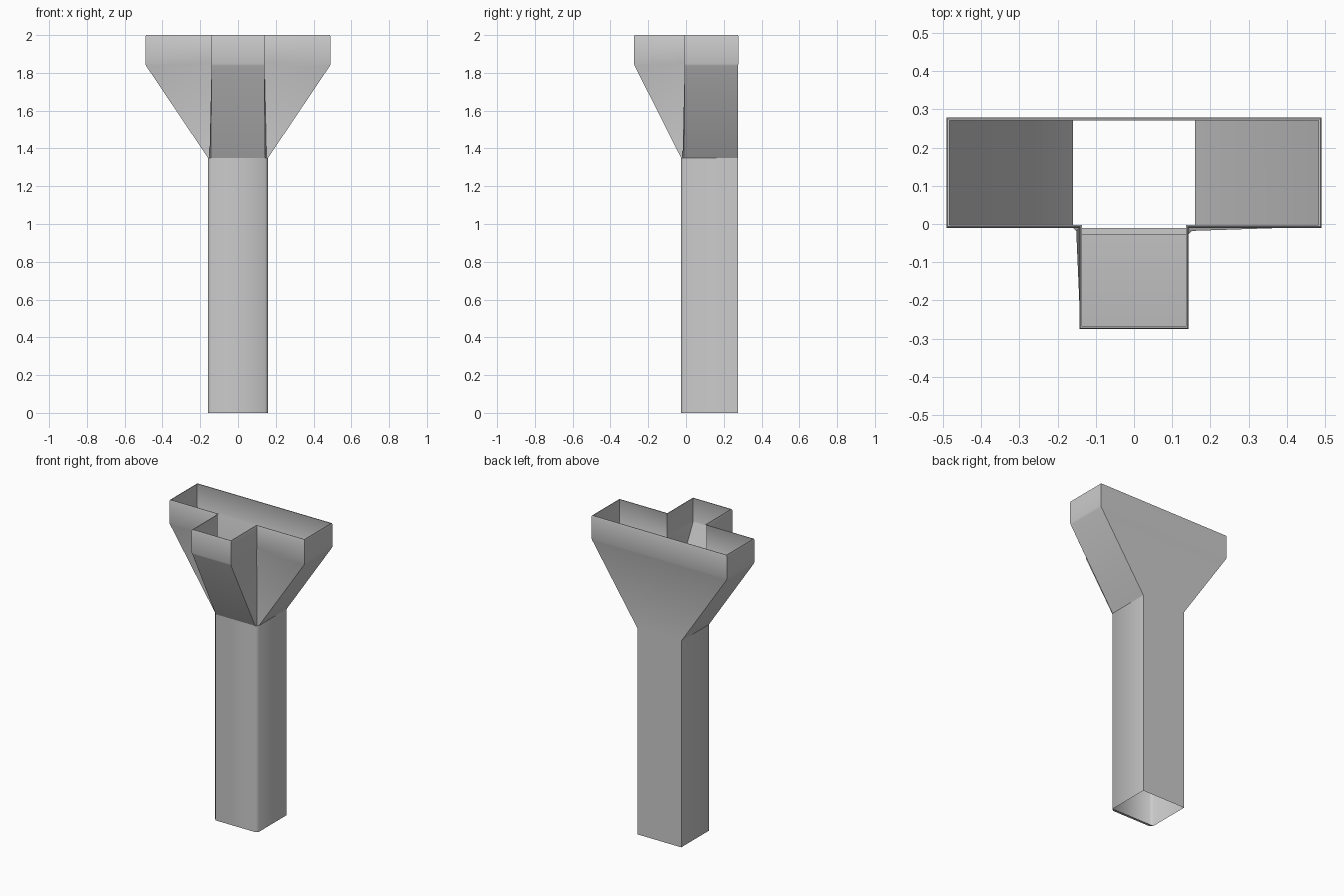
import bpy, bmesh

if "Cube" in bpy.data.objects:
    bpy.data.objects.remove(bpy.data.objects["Cube"])


def mirrored(half):
    """Close a right-hand half outline by mirroring it in x."""
    return half + [(-x, y) for x, y in reversed(half)]


def sheet(name, rings, extra=None):
    """Open-ended skin through rings of (outline, z)."""
    bm = bmesh.new()
    loops = [[bm.verts.new((x, y, z)) for x, y in pts] for pts, z in rings]
    for a, b in zip(loops, loops[1:]):
        n = len(a)
        for i in range(n):
            j = (i + 1) % n
            bm.faces.new((a[i], a[j], b[j], b[i]))
    if extra:
        extra(bm, loops)
    bmesh.ops.remove_doubles(bm, verts=bm.verts, dist=0.0001)
    bmesh.ops.recalc_face_normals(bm, faces=bm.faces)
    # keep normals pointing outward: the back wall must face +y
    back = max(bm.faces, key=lambda f: f.calc_center_median().y)
    if back.normal.y < 0:
        bmesh.ops.reverse_faces(bm, faces=bm.faces)
    me = bpy.data.meshes.new(name)
    bm.to_mesh(me)
    bm.free()
    ob = bpy.data.objects.new(name, me)
    bpy.context.collection.objects.link(ob)
    bpy.context.view_layer.objects.active = ob
    ob.select_set(True)
    bpy.ops.object.shade_smooth_by_angle(angle=0.9)
    ob.select_set(False)


def tee(d):
    """T-shaped outline drawn in by d, starting at the stem front."""
    return mirrored([(0.143 - d, -0.275 + d), (0.143 - d, -0.010 + d),
                     (0.490 - d, -0.010 + d), (0.490 - d, 0.278 - d)])


# Shaft outline with two small front chamfers
shaft = mirrored([(0.143, -0.026), (0.159, -0.010), (0.159, 0.276)])
# Same outline with the inner corner doubled, to meet the T outline
throat = mirrored([(0.143, -0.026), (0.151, -0.018), (0.159, -0.010), (0.159, 0.276)])


def front_lip(bm, loops):
    low = loops[0]
    bm.faces.new((low[0], low[1], low[4], low[5]))


# Hollow shaft with a narrow lip along its front bottom edge
sheet("downpipe_shaft", [(shaft, 0.0), (shaft, 1.35)], front_lip)

# Flared T-shaped hopper with a thin turned-in rim
sheet("hopper_head", [(throat, 1.35), (tee(0.003), 1.838), (tee(0), 1.848),
                      (tee(0), 1.992), (tee(0.003), 2.0), (tee(0.007), 2.0)])
